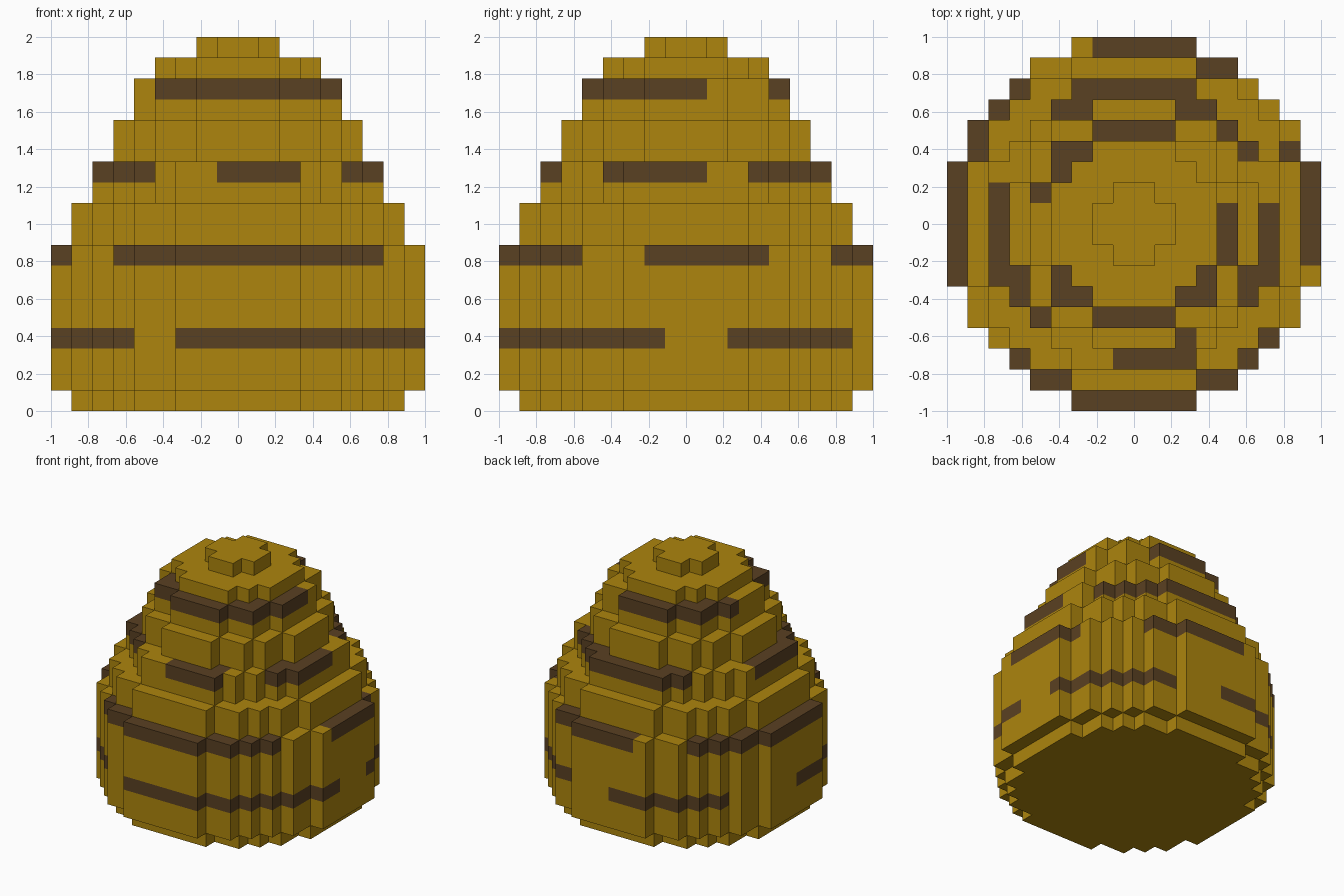
import bpy, bmesh, math
from mathutils import Vector

if "Cube" in bpy.data.objects:
    bpy.data.objects.remove(bpy.data.objects["Cube"])

U = 1 / 9  # edge length of one block


def material(name, rgb):
    m = bpy.data.materials.new(name)
    m.diffuse_color = (*rgb, 1)
    m.use_nodes = True
    m.node_tree.nodes["Principled BSDF"].inputs["Base Color"].default_value = m.diffuse_color
    return m


honey = material("honey_gold", (0.418, 0.235, 0.004))
brown = material("dark_brown", (0.102, 0.052, 0.016))

# Round footprints: half width of each block row, from the centre outwards
DISC = {
    9: [9, 9, 9, 8, 8, 7, 6, 5, 3],
    8: [8, 8, 8, 7, 7, 6, 5, 3],
    7: [7, 7, 7, 6, 5, 4, 3],
    6: [6, 6, 5, 5, 4, 2],
    5: [5, 5, 4, 4, 2],
    4: [4, 4, 3, 2],
    2: [2, 1],
}

# Tiers of the hive: name, disc radius, first layer, layer after the last
TIERS = [
    ("hive_base", 8, 0, 1),
    ("hive_body", 9, 1, 8),
    ("hive_shoulder", 8, 8, 10),
    ("hive_middle", 7, 10, 12),
    ("hive_upper", 6, 12, 14),
    ("hive_neck", 5, 14, 16),
    ("hive_crown", 4, 16, 17),
    ("hive_tip", 2, 17, 18),
]

# Gaps in each brown ring: x from, x to, y from, y to (inclusive block indices)
GAPS = {
    3: [(-5, -4, -9, -7), (8, 8, -1, 1), (0, 2, 8, 8), (-9, -8, 0, 4)],
    7: [(-5, -3, 7, 8), (5, 8, 4, 6), (7, 8, -5, -3), (-8, -7, -9, -4)],
    11: [(-7, -5, 2, 4), (-4, -2, -7, -6), (3, 4, -6, -5), (5, 6, 1, 2)],
    15: [(2, 4, 1, 3), (-5, -5, -2, 0)],
}


def disc_cells(radius):
    rows = DISC[radius]
    for j in range(-radius, radius):
        w = rows[j if j >= 0 else -j - 1]
        for i in range(-w, w):
            yield i, j


def is_brown(i, j, k):
    return k in GAPS and not any(
        a <= i <= b and c <= j <= d for a, b, c, d in GAPS[k])


solid = {(i, j, k) for _, r, k0, k1 in TIERS
         for k in range(k0, k1) for i, j in disc_cells(r)}

AXES = [Vector((1, 0, 0)), Vector((0, 1, 0)), Vector((0, 0, 1))]


def build_tier(name, radius, k0, k1):
    bm = bmesh.new()
    for k in range(k0, k1):
        for i, j in disc_cells(radius):
            centre = Vector((i + 0.5, j + 0.5, k + 0.5))
            for a in range(3):
                for s in (1, -1):
                    n = AXES[a] * s
                    if (i + int(n.x), j + int(n.y), k + int(n.z)) in solid:
                        continue
                    u = AXES[(a + 1) % 3] * 0.5
                    v = AXES[(a + 2) % 3] * 0.5 * s
                    mid = centre + n * 0.5
                    f = bm.faces.new([bm.verts.new((mid + p) * U)
                                      for p in (-u - v, u - v, u + v, v - u)])
                    f.material_index = int(is_brown(i, j, k))
    # Join the blocks and merge flat areas of one colour
    bmesh.ops.remove_doubles(bm, verts=bm.verts, dist=1e-4)
    bmesh.ops.dissolve_limit(bm, angle_limit=math.radians(1), verts=bm.verts,
                             edges=bm.edges, delimit={'MATERIAL'})
    mesh = bpy.data.meshes.new(name)
    bm.to_mesh(mesh)
    bm.free()
    mesh.materials.append(honey)
    mesh.materials.append(brown)
    bpy.context.collection.objects.link(bpy.data.objects.new(name, mesh))


for tier in TIERS:
    build_tier(*tier)
